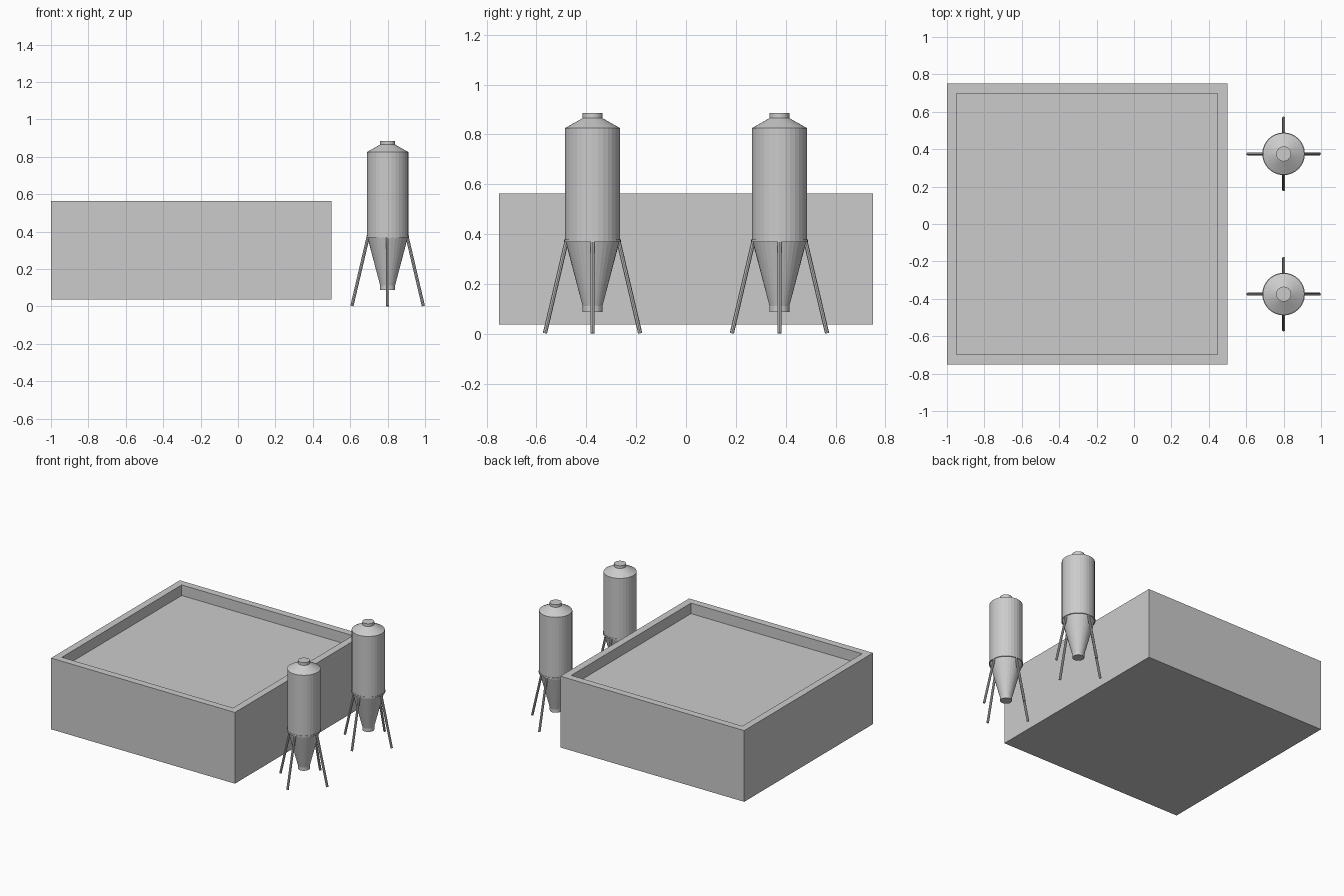
import bpy, bmesh, math
from mathutils import Vector

if "Cube" in bpy.data.objects:
    bpy.data.objects.remove(bpy.data.objects["Cube"])

grey = bpy.data.materials.new("light grey")
grey.diffuse_color = (0.6, 0.6, 0.6, 1)
grey.use_nodes = True
grey.node_tree.nodes["Principled BSDF"].inputs["Base Color"].default_value = grey.diffuse_color


def finish(bm, name):
    bmesh.ops.recalc_face_normals(bm, faces=bm.faces)
    me = bpy.data.meshes.new(name)
    bm.to_mesh(me)
    bm.free()
    me.materials.append(grey)
    ob = bpy.data.objects.new(name, me)
    bpy.context.collection.objects.link(ob)
    return ob


def lathe(name, profile, centre, sides=32):
    """Closed solid turned from (radius, height) points."""
    bm = bmesh.new()
    rings = []
    for r, z in profile:
        rings.append([bm.verts.new((centre[0] + r * math.cos(2 * math.pi * i / sides),
                                    centre[1] + r * math.sin(2 * math.pi * i / sides), z))
                      for i in range(sides)])
    for a, b in zip(rings, rings[1:]):
        for i in range(sides):
            j = (i + 1) % sides
            bm.faces.new((a[i], a[j], b[j], b[i]))
    bm.faces.new(rings[0])
    bm.faces.new(rings[-1])
    return finish(bm, name)


def rod(name, start, end, radius, sides=8):
    """Straight round bar between two points."""
    start, end = Vector(start), Vector(end)
    axis = end - start
    bm = bmesh.new()
    bmesh.ops.create_cone(bm, cap_ends=True, segments=sides, radius1=radius,
                          radius2=radius, depth=axis.length)
    bmesh.ops.rotate(bm, verts=bm.verts,
                     matrix=Vector((0, 0, 1)).rotation_difference(axis).to_matrix())
    bmesh.ops.translate(bm, verts=bm.verts, vec=(start + end) / 2)
    return finish(bm, name)


# Building block with parapet and sunken flat roof
bm = bmesh.new()
bmesh.ops.create_cube(bm, size=1)
bmesh.ops.scale(bm, verts=bm.verts, vec=(1.5, 1.5, 0.525))
bmesh.ops.translate(bm, verts=bm.verts, vec=(-0.25, 0, 0.3))
bm.faces.ensure_lookup_table()
top = max(bm.faces, key=lambda f: f.calc_center_median().z)
bmesh.ops.inset_region(bm, faces=[top], thickness=0.074)
roof = bmesh.ops.extrude_discrete_faces(bm, faces=[top])["faces"][0]
bmesh.ops.translate(bm, verts=roof.verts, vec=(0, 0, -0.078))
finish(bm, "building")

# Two hopper silos on splayed legs
for side, y in (("front", -0.375), ("back", 0.375)):
    c = (0.8, y)
    lathe(side + "_silo_body", [(0.04, 0.088), (0.04, 0.112), (0.108, 0.37),
                                (0.111, 0.375), (0.111, 0.825), (0.04, 0.865),
                                (0.04, 0.885)], c)
    lathe(side + "_silo_ring", [(0.114, 0.368), (0.114, 0.379)], c)
    for k in range(4):
        dx, dy = round(math.cos(k * math.pi / 2)), round(math.sin(k * math.pi / 2))
        rod(f"{side}_silo_leg_{k + 1}",
            (c[0] + 0.191 * dx, y + 0.191 * dy, 0.002),
            (c[0] + 0.104 * dx, y + 0.104 * dy, 0.373), 0.0085)
